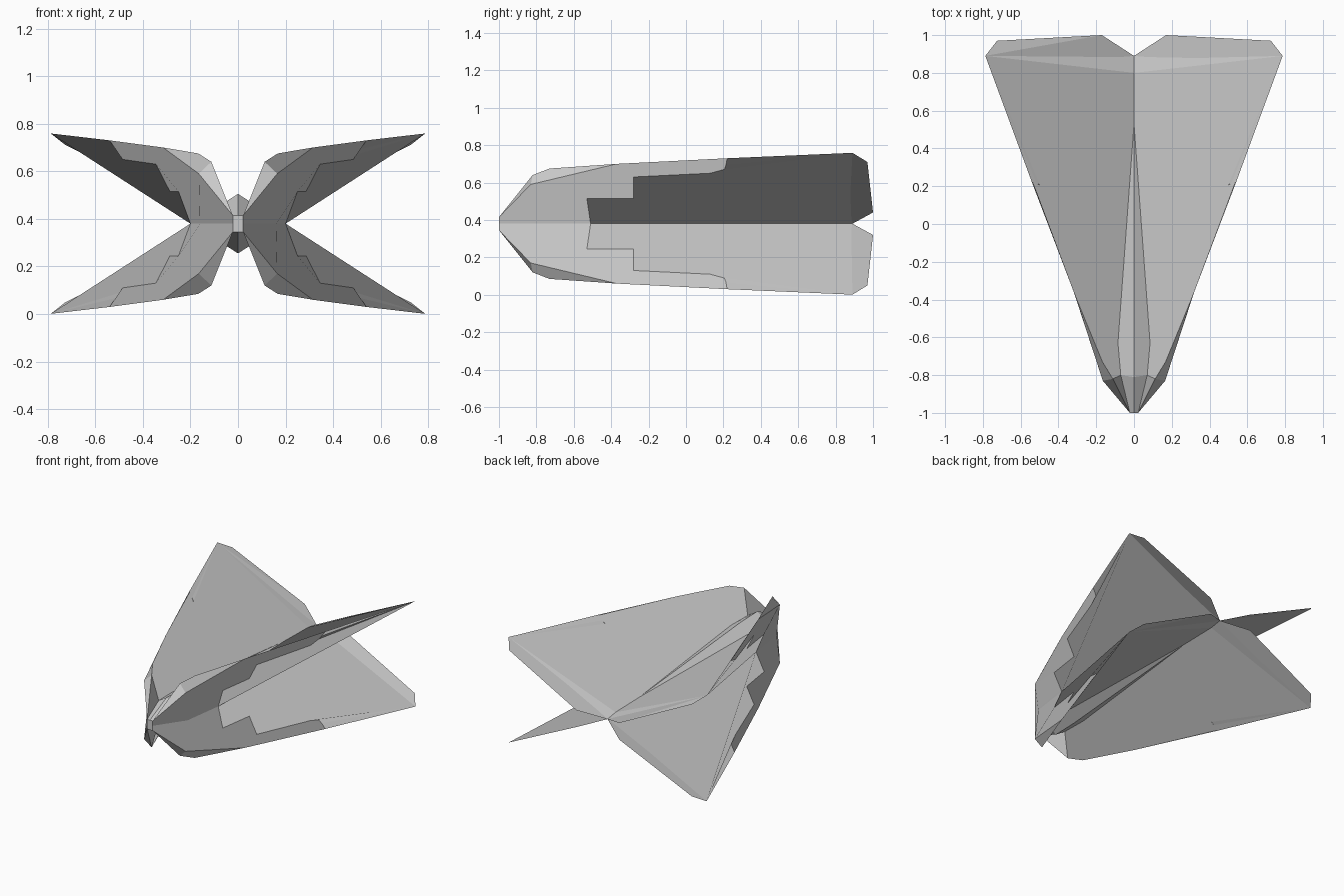
import bpy, bmesh
from mathutils import Vector

if "Cube" in bpy.data.objects:
    bpy.data.objects.remove(bpy.data.objects["Cube"])

MID = 0.38   # height of the horizontal symmetry plane


def four_way(name, points, panels):
    """Build one quarter (z relative to MID) and mirror it over x and z.
    Each panel is a list of facets that share one flat shading normal."""
    verts, faces, normals = [], [], []
    index = {k: i for i, k in enumerate(points)}
    for sx in (1, -1):
        for sz in (1, -1):
            base = len(verts)
            verts += [Vector((sx * x, y, MID + sz * z)) for x, y, z in points.values()]
            for panel in panels:
                total, count = Vector(), 0
                for facet in panel.split(","):
                    ids = [base + index[k] for k in facet.split()]
                    if sx * sz < 0:
                        ids.reverse()
                    p = [verts[i] for i in ids]
                    for a, b in zip(p, p[1:] + p[:1]):
                        total += a.cross(b)
                    faces.append(ids)
                    count += len(ids)
                normals += [total.normalized()] * count
    me = bpy.data.meshes.new(name)
    me.from_pydata(verts, [], faces)
    me.update()
    me.normals_split_custom_set(normals)
    ob = bpy.data.objects.new(name, me)
    bpy.context.collection.objects.link(ob)
    return ob


# key points of the upper right quarter
P = dict(
    nose=(.022, -1, .035), nose_mid=(.022, -1, 0),
    nose_top=(0, -1, .035), nose_c=(0, -1, 0),
    ridge=(0, -.81, .125), spine=(0, -.63, .12), tail=(0, .53, .02),
    w=(.07, -.8, .08), v=(.085, -.63, .07),
    e=(.112, -.82, .26), e2=(.165, -.83, .21),
    f=(.167, -.73, .295), g=(.315, -.37, .32), h=(.54, .22, .35),
    a=(.787, .89, .379), b=(.725, .97, .33), c=(.17, 1, .06),
    d=(0, .89, 0), d2=(0, .8, .015),
    cheek=(.16, -.8, 0), s=(.2, -.51, 0),
    s1=(.25, -.53, .135), s2=(.286, -.28, .135), s3=(.345, -.28, .25),
    s4=(.485, .13, .27), s5=(.5, .21, .292),
)

# four wings, body ridge and nose (facets counter-clockwise from outside)
four_way("winged_hull", P, [
    "d2 tail a,tail v a,v g a,v f g,w f v,w e f",    # inner wing skin
    "d2 c d,d2 a b c",                               # trailing edge bevel
    "s d a,d c b a,s a s2 s1,s2 a s4 s3,s4 a s5,s5 a h",  # outer rear panel
    "nose_mid cheek e2 nose,cheek s s1 e2,e2 s1 s3 g,s1 s2 s3,"
    "g s3 s4 h,h s4 s5",                             # stepped front armour
    "e e2 f,f e2 g",                                 # leading edge bevel
    "nose e2 e",                                     # front chamfer
    "nose e w",                                      # inner chamfer
    "nose w ridge nose_top",                         # nose top
    "ridge w v spine,spine v tail",                  # tapering body ridge
    "nose_c nose_mid nose nose_top",                 # blunt nose face
])
